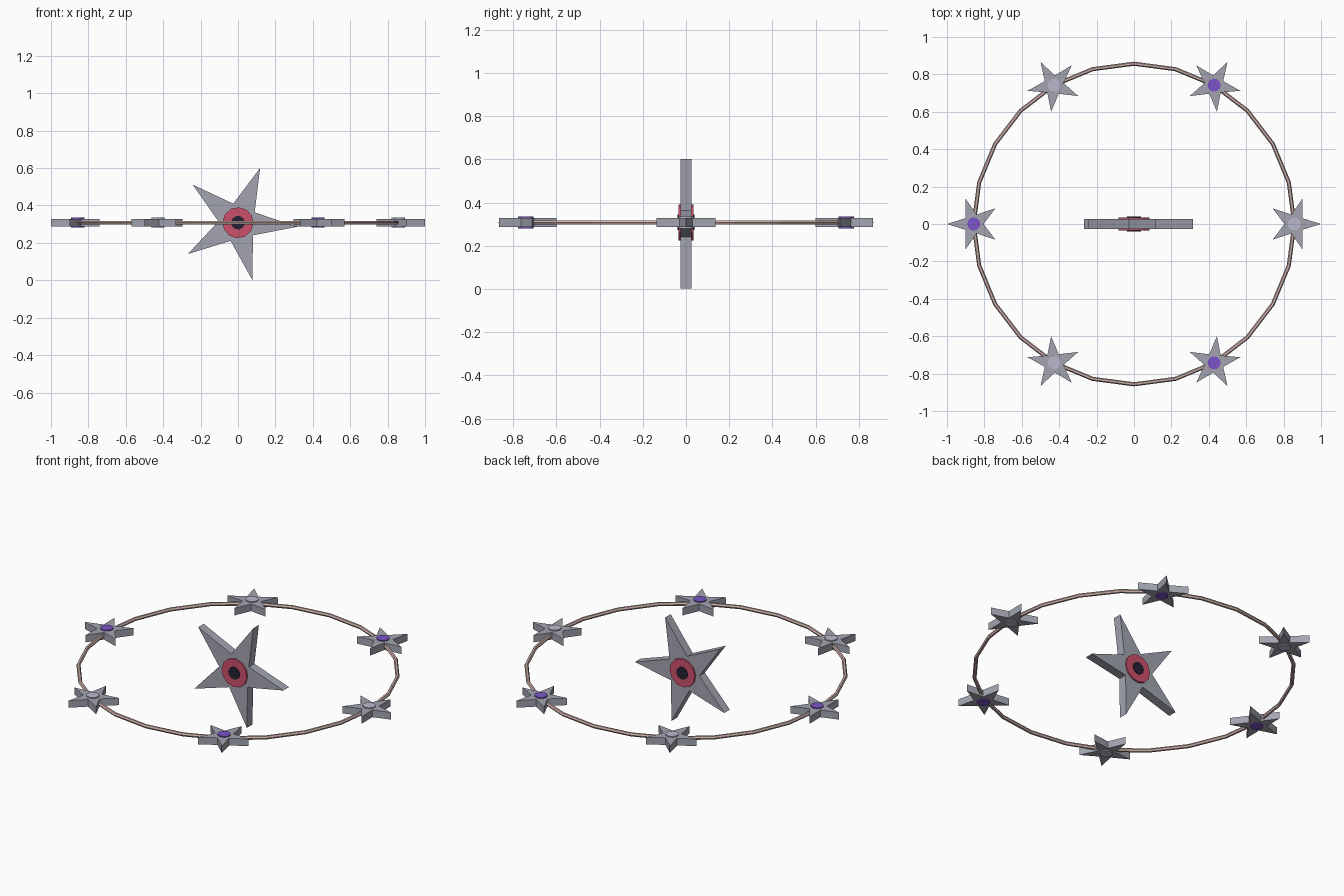
import bpy, bmesh, math
from mathutils import Matrix

if "Cube" in bpy.data.objects:
    bpy.data.objects.remove(bpy.data.objects["Cube"])

CZ = 0.308          # height of the ring plane
RING_R = 0.857      # ring radius


def material(name, rgb):
    m = bpy.data.materials.new(name)
    lin = [((c / 255 + 0.055) / 1.055) ** 2.4 for c in rgb]
    m.diffuse_color = (*lin, 1)
    m.use_nodes = True
    m.node_tree.nodes["Principled BSDF"].inputs["Base Color"].default_value = m.diffuse_color
    return m


STEEL = material("steel_grey", (162, 164, 176))
RED = material("crimson", (205, 80, 108))
DARK = material("dark_navy", (36, 32, 50))
PURPLE = material("violet", (124, 84, 200))
PALE = material("pale_lavender", (186, 185, 206))
ROSE = material("rose_metal", (208, 178, 174))


def prism(name, radii, half, matrix, mat):
    """Extruded polygon; radii gives the distance of each corner."""
    bm = bmesh.new()
    n = len(radii)
    pts = [(r * math.cos(math.tau * i / n), r * math.sin(math.tau * i / n))
           for i, r in enumerate(radii)]
    low = [bm.verts.new((x, y, -half)) for x, y in pts]
    high = [bm.verts.new((x, y, half)) for x, y in pts]
    bm.faces.new(low[::-1])
    bm.faces.new(high)
    for i in range(n):
        j = (i + 1) % n
        bm.faces.new((low[i], low[j], high[j], high[i]))
    bm.transform(matrix)
    me = bpy.data.meshes.new(name)
    bm.to_mesh(me)
    bm.free()
    me.materials.append(mat)
    ob = bpy.data.objects.new(name, me)
    bpy.context.collection.objects.link(ob)
    return ob


def star(name, outer, inner, half, matrix):
    return prism(name, [outer, inner] * 5, half, matrix, STEEL)


# Upright centre star with a boss and a dark core showing on both sides
upright = (Matrix.Translation((0, 0, CZ)) @ Matrix.Rotation(math.pi / 2, 4, 'X')
           @ Matrix.Rotation(math.radians(-4), 4, 'Z'))
star("centre_star", 0.316, 0.105, 0.026, upright)
prism("centre_boss", [0.083] * 12, 0.035, upright, RED)
prism("centre_core", [0.037] * 10, 0.039, upright, DARK)

# Thin ring
bpy.ops.mesh.primitive_torus_add(major_segments=24, minor_segments=6,
                                 major_radius=RING_R, minor_radius=0.011,
                                 location=(0, 0, CZ))
ring = bpy.context.object
ring.name = "ring"
ring.data.materials.append(ROSE)

# Six small stars with studs, each pointing outwards
for k in range(6):
    place = (Matrix.Translation((0, 0, CZ)) @ Matrix.Rotation(k * math.pi / 3, 4, 'Z')
             @ Matrix.Translation((RING_R, 0, 0)))
    star(f"small_star_{k + 1}", 0.143, 0.053, 0.021, place)
    prism(f"stud_{k + 1}", [0.035] * 12, 0.027, place, PURPLE if k % 2 else PALE)
